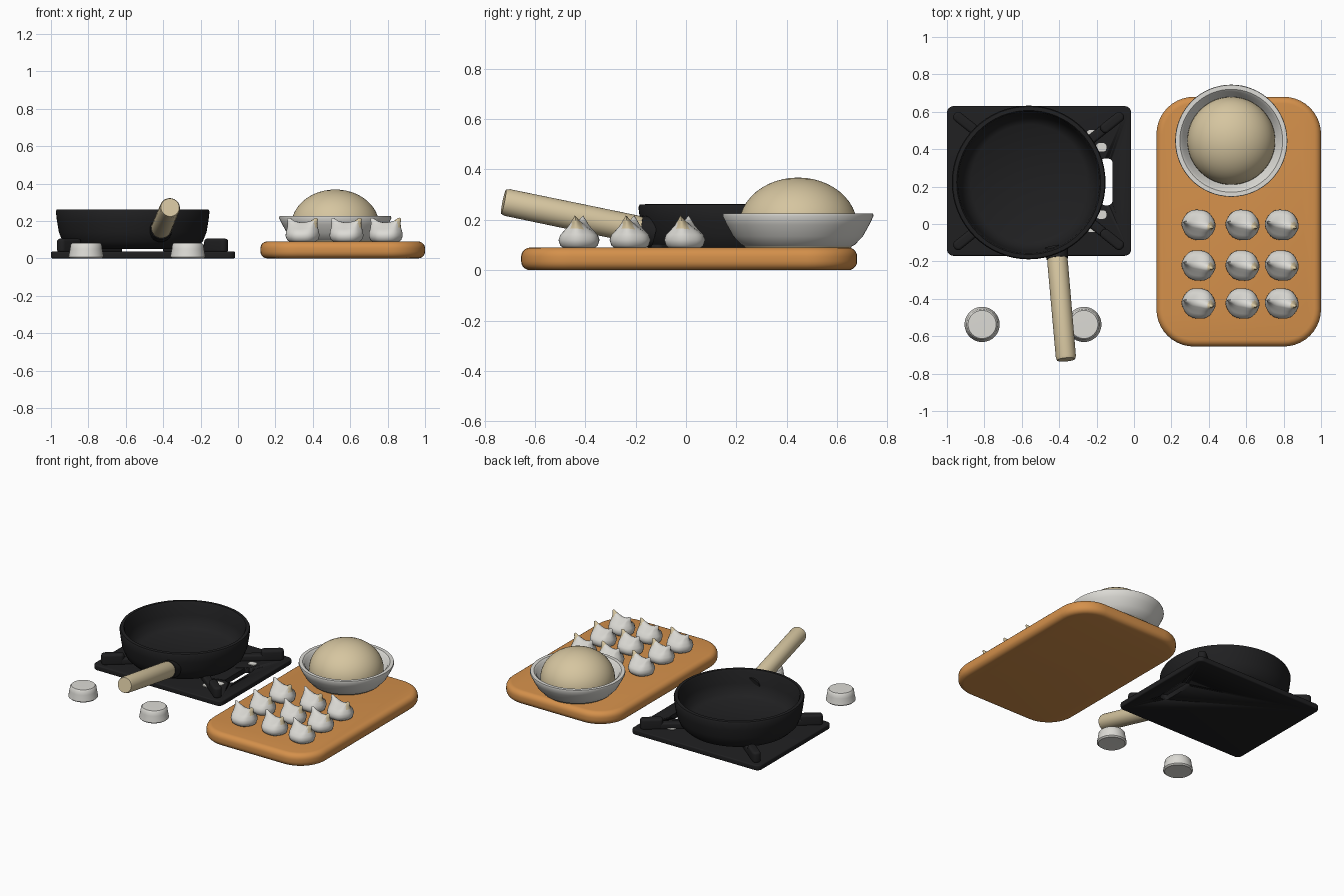
import bpy, bmesh, math
from mathutils import Vector, Matrix

if "Cube" in bpy.data.objects:
    bpy.data.objects.remove(bpy.data.objects["Cube"])


def mat(name, rgb):
    m = bpy.data.materials.new(name)
    m.diffuse_color = (*rgb, 1)
    m.use_nodes = True
    m.node_tree.nodes["Principled BSDF"].inputs["Base Color"].default_value = m.diffuse_color
    return m


BLACK = mat("cast iron black", (0.014, 0.014, 0.015))
WHITE = mat("warm white", (0.72, 0.71, 0.67))
CREAM = mat("dough cream", (0.67, 0.56, 0.35))
WOOD = mat("orange wood", (0.66, 0.28, 0.07))


def finish(bm, name, mats, angle=40):
    bmesh.ops.remove_doubles(bm, verts=bm.verts, dist=1e-5)
    bmesh.ops.recalc_face_normals(bm, faces=bm.faces)
    me = bpy.data.meshes.new(name)
    bm.to_mesh(me)
    bm.free()
    ob = bpy.data.objects.new(name, me)
    bpy.context.collection.objects.link(ob)
    for m in mats:
        me.materials.append(m)
    bpy.ops.object.select_all(action='DESELECT')
    ob.select_set(True)
    bpy.context.view_layer.objects.active = ob
    bpy.ops.object.shade_smooth_by_angle(angle=math.radians(angle))
    return ob


def lathe(name, profile, centre, material, seg=64, axis=None):
    bm = bmesh.new()
    rings = [[bm.verts.new((r * math.cos(2 * math.pi * i / seg), r * math.sin(2 * math.pi * i / seg), z))
              for i in range(seg)] for r, z in profile]
    for a, b in zip(rings, rings[1:]):
        for i in range(seg):
            j = (i + 1) % seg
            bm.faces.new((a[i], a[j], b[j], b[i]))
    rot = Vector(axis).to_track_quat('Z', 'Y').to_matrix().to_4x4() if axis else Matrix()
    bm.transform(Matrix.Translation(centre) @ rot)
    return finish(bm, name, [material])


def slab(name, x0, x1, y0, y1, z0, z1, rad, bevel, material, rot=None):
    # Rounded rectangle, extruded and with softened edges
    bm = bmesh.new()
    vs = []
    n = 10
    for k, (cx, cy) in enumerate([(x1 - rad, y1 - rad), (x0 + rad, y1 - rad),
                                  (x0 + rad, y0 + rad), (x1 - rad, y0 + rad)]):
        for i in range(n + 1):
            a = math.pi / 2 * (k + i / n)
            vs.append(bm.verts.new((cx + rad * math.cos(a), cy + rad * math.sin(a), z0)))
    f = bm.faces.new(vs)
    ex = bmesh.ops.extrude_face_region(bm, geom=[f])
    bmesh.ops.translate(bm, vec=(0, 0, z1 - z0),
                        verts=[g for g in ex['geom'] if isinstance(g, bmesh.types.BMVert)])
    if bevel:
        edges = [e for e in bm.edges if abs(e.verts[0].co.z - e.verts[1].co.z) < 1e-6]
        bmesh.ops.bevel(bm, geom=edges, offset=bevel, segments=5, profile=0.5, affect='EDGES')
    if rot:
        bm.transform(rot)
    return finish(bm, name, [material])


# Stove plate with a through slot on the right
plate = slab("stove_plate", -1.0, -0.015, -0.17, 0.63, 0, 0.036, 0.035, 0.008, BLACK)
cutter = slab("slot_cutter", -0.18, -0.115, 0.1, 0.35, -0.1, 0.1, 0.025, 0, BLACK)
cutter.hide_render = True
mod = plate.modifiers.new("slot", 'BOOLEAN')
mod.object = cutter
mod.operation = 'DIFFERENCE'
bpy.context.view_layer.objects.active = plate
bpy.ops.object.modifier_apply(modifier="slot")
bpy.data.objects.remove(cutter)

# Diagonal grate bars and light marks beside the right-hand bars
C = Vector((-0.51, 0.23, 0))
for k, (sx, sy) in enumerate([(1, 1), (-1, 1), (-1, -1), (1, -1)]):
    ang = math.atan2(sy * 0.35, sx * 0.44)
    rot = Matrix.Translation(C) @ Matrix.Rotation(ang, 4, 'Z')
    slab(f"grate_bar_{k}", 0.15, 0.50, -0.025, 0.025, 0.03, 0.075, 0.02, 0.012, BLACK, rot)
    slab(f"grate_tip_{k}", 0.43, 0.575, -0.027, 0.027, 0.03, 0.105, 0.024, 0.015, BLACK, rot)
    if sx > 0:
        for px, py in ((-0.225, 0.25), (-0.175, 0.18)):
            slab(f"burner_mark_{k}_{py}", px - 0.027, px + 0.027, 0.23 + sy * py - 0.022,
                 0.23 + sy * py + 0.022, 0.034, 0.041, 0.015, 0, WHITE)

# Frying pan
lathe("pan", [(0, 0.05), (0.31, 0.05), (0.345, 0.06), (0.375, 0.09), (0.395, 0.14), (0.405, 0.2),
              (0.411, 0.25), (0.406, 0.26), (0.385, 0.262), (0.378, 0.25), (0.368, 0.17),
              (0.345, 0.11), (0.31, 0.085), (0, 0.083)], (-0.563, 0.222, 0), BLACK)
p0, p1 = Vector((-0.41, -0.185, 0.16)), Vector((-0.363, -0.725, 0.272))
d = p1 - p0
L = d.length
lathe("handle_socket", [(0, -0.06), (0.062, -0.06), (0.058, 0), (0, 0)], p0, BLACK, 32, d)
lathe("pan_handle", [(0, 0), (0.053, 0), (0.055, 0.02), (0.054, L - 0.015), (0.049, L), (0, L)],
      p0, CREAM, 32, d)

# Two loose knobs
for i, x in enumerate((-0.812, -0.268)):
    lathe(f"knob_{i}", [(0, 0.002), (0.085, 0.0), (0.094, 0.008), (0.086, 0.05), (0.083, 0.073),
                        (0.075, 0.082), (0, 0.083)], (x, -0.537, 0), WHITE, 40)

# Cutting board
slab("cutting_board", 0.12, 1.0, -0.655, 0.68, 0.0, 0.09, 0.2, 0.036, WOOD)

# Bowl with a ball of dough
B = (0.52, 0.445, 0)
lathe("bowl", [(0, 0.088), (0.2, 0.088), (0.225, 0.1), (0.258, 0.135), (0.283, 0.18), (0.3, 0.215),
               (0.298, 0.226), (0.275, 0.226), (0.262, 0.215), (0.245, 0.175), (0.2, 0.125), (0, 0.11)],
      B, WHITE)
lathe("dough_ball", [(0.235 * math.cos(t), 0.175 + 0.193 * math.sin(t))
                     for t in [math.pi * (i / 24 - 0.5) * (0.66 if i < 12 else 1) for i in range(25)]],
      B, CREAM)

# Nine pinched dumplings: stacked ovals narrowing to a raised-ended ridge
LEVELS = [(0.086, 0.065, 0.06, 0), (0.098, 0.082, 0.075, 0), (0.12, 0.09, 0.082, 0),
          (0.14, 0.087, 0.075, 0.1), (0.157, 0.08, 0.056, 0.35), (0.172, 0.077, 0.036, 0.7),
          (0.187, 0.08, 0.02, 1), (0.193, 0.074, 0.01, 1)]


def dumpling(name, x, y):
    bm = bmesh.new()
    n = 36
    rings = []
    for z, rx, ry, lift in LEVELS:
        ring = []
        for i in range(n):
            a = 2 * math.pi * i / n
            k = 1 + 0.05 * math.sin(6 * a + 0.6) * (0.3 + lift)
            c = math.cos(a)
            ring.append(bm.verts.new((rx * k * c, ry * k * math.sin(a),
                                      z + lift * (0.026 * c * c - 0.002))))
        rings.append(ring)
    for a, b in zip(rings, rings[1:]):
        for i in range(n):
            j = (i + 1) % n
            bm.faces.new((a[i], a[j], b[j], b[i]))
    bm.faces.new(rings[0])
    top = rings[-1]
    for i in range(n // 2):
        q = [top[i], top[i + 1], top[(n - i - 1) % n], top[(n - i) % n]]
        q = list(dict.fromkeys(q))
        if len(q) > 2:
            bm.faces.new(q)
    for f in bm.faces:
        c = f.calc_center_median()
        if c.x > 0.05 and c.z > 0.172 and c.y > -0.012:
            f.material_index = 1
    bm.transform(Matrix.Translation((x, y, 0)) @ Matrix.Rotation(math.radians(-13), 4, 'Z'))
    finish(bm, name, [WHITE, CREAM], 60)


for r, y in enumerate((-0.005, -0.222, -0.425)):
    for c, x in enumerate((0.345, 0.58, 0.79)):
        dumpling(f"dumpling_{r}_{c}", x, y)
